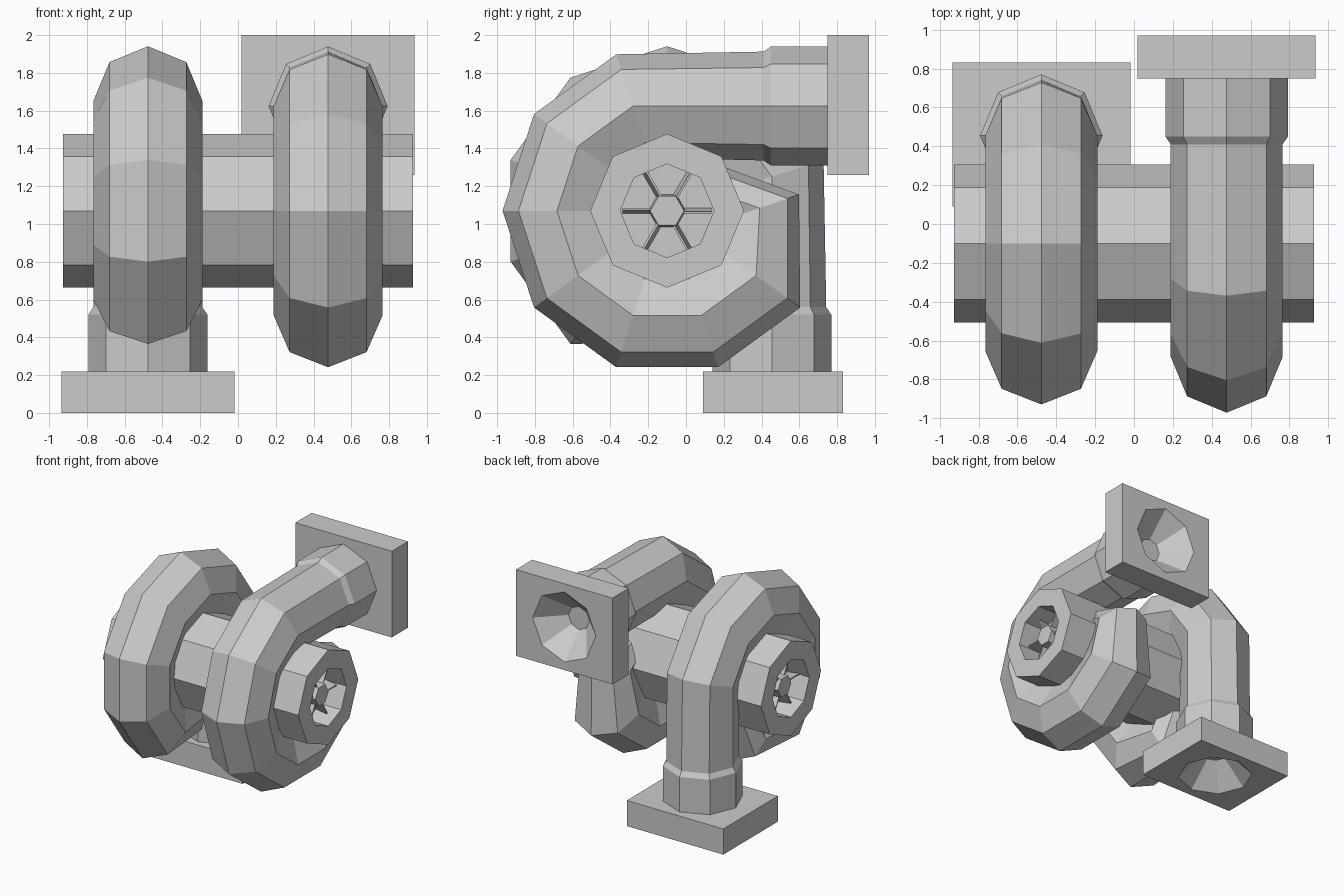
import bpy, bmesh
from math import sin, cos, pi, radians
from mathutils import Matrix, Vector

cube = bpy.data.objects.get("Cube")
if cube:
    bpy.data.objects.remove(cube, do_unlink=True)

CY, CZ = -0.10, 1.07          # shaft axis
SIDE = 0.477                  # housing distance from the middle
TUBE, LOOP = 0.288, 0.583     # pipe radius, scroll radius
END = 0.927                   # shaft half length

metal = bpy.data.materials.new("grey metal")
grey = (0.6, 0.6, 0.6, 1)
metal.diffuse_color = grey
metal.use_nodes = True
metal.node_tree.nodes["Principled BSDF"].inputs["Base Color"].default_value = grey


def finish(name, bm, matrix=Matrix()):
    bmesh.ops.transform(bm, matrix=matrix, verts=bm.verts)
    bmesh.ops.recalc_face_normals(bm, faces=bm.faces)
    mesh = bpy.data.meshes.new(name)
    bm.to_mesh(mesh)
    bm.free()
    mesh.materials.append(metal)
    obj = bpy.data.objects.new(name, mesh)
    bpy.context.collection.objects.link(obj)
    return obj


def loft(bm, rings):
    """Skin rings of equal vertex count and cap both ends."""
    loops = [[bm.verts.new(p) for p in ring] for ring in rings]
    n = len(loops[0])
    for a, b in zip(loops, loops[1:]):
        for i in range(n):
            j = (i + 1) % n
            bm.faces.new((a[i], a[j], b[j], b[i]))
    bm.faces.new(loops[0])
    bm.faces.new(loops[-1])


def circle_x(x, r, n):
    return [(x, r * cos(2 * pi * i / n), r * sin(2 * pi * i / n)) for i in range(n)]


def pipe_ring(y, z, r, angle):
    """Octagon about (y, z) whose first corner points outward at the angle."""
    out = Vector((0, cos(radians(angle)), sin(radians(angle))))
    return [Vector((0, y, z)) + out * r * cos(k * pi / 4)
            + Vector((r * sin(k * pi / 4), 0, 0)) for k in range(8)]


def housing(side, matrix):
    # Scroll: straight outlet, ten-sided loop, tapering tail buried in the shaft
    top = LOOP * sin(radians(108))
    rings = [pipe_ring(y, top, r, 90)
             for y, r in ((0.86, 0.315), (0.55, 0.315), (0.51, TUBE))]
    for angle in range(108, 325, 36):
        a = radians(angle)
        rings.append(pipe_ring(LOOP * cos(a), LOOP * sin(a), TUBE, angle))
    rings.append(pipe_ring(0.49, 0.015, 0.22, 19))
    rings.append(pipe_ring(0.15, 0.13, 0.15, 60))
    bm = bmesh.new()
    loft(bm, rings)
    finish(side + "_scroll_housing", bm, matrix)

    # Mounting flange with a funnel-shaped opening
    bm = bmesh.new()
    bmesh.ops.create_cube(bm, size=1, matrix=Matrix.Translation((0, 0.96, 0.56))
                          @ Matrix.Diagonal((0.916, 0.22, 0.74, 1)))
    flange = finish(side + "_flange", bm, matrix)
    bm = bmesh.new()
    loft(bm, [pipe_ring(y, 0.56, r, 90) for y, r in ((0.87, 0.10), (1.07, 0.30), (1.10, 0.33))])
    cutter = finish(side + "_funnel_cutter", bm, matrix)
    cutter.hide_render = True
    mod = flange.modifiers.new("funnel", 'BOOLEAN')
    mod.operation, mod.solver, mod.object = 'DIFFERENCE', 'EXACT', cutter
    bpy.context.view_layer.objects.active = flange
    bpy.ops.object.modifier_apply(modifier="funnel")
    bpy.data.objects.remove(cutter, do_unlink=True)


housing("left", Matrix.Translation((SIDE, CY, CZ)))
housing("right", Matrix.Translation((-SIDE, CY, CZ)) @ Matrix.Rotation(-pi / 2, 4, 'X'))

# Octagonal shaft casing, recessed at both ends
axis = Matrix.Translation((0, CY, CZ))
deep = END - 0.2
profile = [(deep, 0.248), (END, 0.248), (END, 0.407)]
profile += [(-x, r) for x, r in reversed(profile)]
bm = bmesh.new()
loft(bm, [circle_x(x, r, 8) for x, r in profile])
finish("shaft_casing", bm, axis)

# Six-bladed wheel in each recess
for side, s in (("left", 1), ("right", -1)):
    bm = bmesh.new()
    loft(bm, [circle_x(s * x, r, 6) for x, r in ((deep - 0.02, 0.10), (END - 0.06, 0.09))])
    for k in range(6):
        blade = (Matrix.Rotation(k * pi / 3, 4, 'X')
                 @ Matrix.Translation((s * (deep + 0.05), 0.15, 0))
                 @ Matrix.Rotation(s * 0.15, 4, 'Y')
                 @ Matrix.Diagonal((0.13, 0.17, 0.012, 1)))
        bmesh.ops.create_cube(bm, size=1, matrix=blade)
    finish(side + "_wheel", bm, axis)
